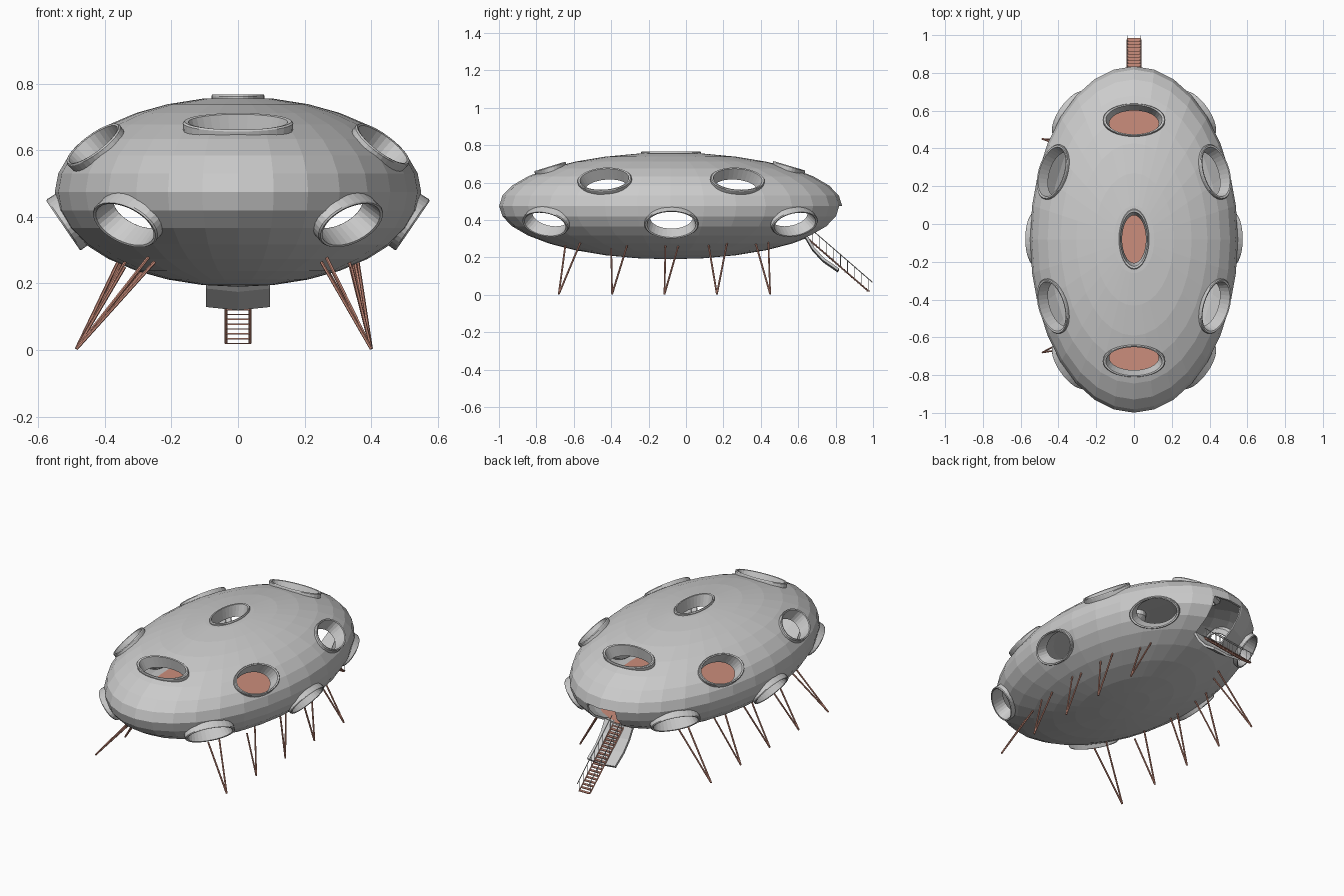
import bpy, bmesh, math
from mathutils import Vector, Matrix

if "Cube" in bpy.data.objects:
    bpy.data.objects.remove(bpy.data.objects["Cube"])

C = Vector((0, -0.082, 0.475))       # hull centre
R = Vector((0.55, 0.917, 0.285))     # hull radii

salmon = bpy.data.materials.new("salmon")
salmon.diffuse_color = (0.6, 0.27, 0.2, 1)
salmon.use_nodes = True
salmon.node_tree.nodes["Principled BSDF"].inputs["Base Color"].default_value = salmon.diffuse_color


def finish(name, bm, mat=None):
    bmesh.ops.recalc_face_normals(bm, faces=bm.faces)
    me = bpy.data.meshes.new(name)
    bm.to_mesh(me)
    bm.free()
    ob = bpy.data.objects.new(name, me)
    bpy.context.collection.objects.link(ob)
    if mat:
        me.materials.append(mat)
    return ob


def rod(bm, p, q, r, sides=6):
    p, q = Vector(p), Vector(q)
    d = q - p
    m = Matrix.Translation((p + q) / 2) @ d.to_track_quat('Z', 'Y').to_matrix().to_4x4()
    bmesh.ops.create_cone(bm, cap_ends=True, segments=sides, radius1=r, radius2=r,
                          depth=d.length, matrix=m)


def box(bm, centre, size):
    m = Matrix.Translation(centre) @ Matrix.Diagonal((*size, 1))
    bmesh.ops.create_cube(bm, size=1, matrix=m)


def oval_loops(bm, centre, half_w, half_h, profile, closed, n=32):
    """Sweep (scale, depth) profile around an oval facing out of the hull."""
    c = Vector(centre)
    d = c - C
    nrm = Vector([d[i] / R[i] ** 2 for i in range(3)]).normalized()
    u = Vector((0, 1, 0)) if abs(nrm.z) > 0.995 else Vector((0, 0, 1)).cross(nrm).normalized()
    v = nrm.cross(u)
    rings = []
    for s, depth in profile:
        rings.append([bm.verts.new(c + nrm * depth
                      + u * half_w * s * math.cos(2 * math.pi * k / n)
                      + v * half_h * s * math.sin(2 * math.pi * k / n)) for k in range(n)])
    pairs = list(zip(rings, rings[1:]))
    if closed:
        pairs.append((rings[-1], rings[0]))
    else:
        bm.faces.new(rings[0])
        bm.faces.new(rings[-1])
    for a, b in pairs:
        for k in range(n):
            j = (k + 1) % n
            bm.faces.new((a[k], a[j], b[j], b[k]))


# Window positions: (name, centre, half width, half height)
windows = [("roof_window", (0, -0.08, 0.757), 0.16, 0.08),
           ("front_roof_window", (0, -0.725, 0.677), 0.166, 0.088),
           ("back_roof_window", (0, 0.55, 0.68), 0.166, 0.09)]
for side, s in (("left", -1), ("right", 1)):
    windows += [(side + "_lower_middle_window", (0.517 * s, -0.078, 0.38), 0.145, 0.092),
                (side + "_lower_front_window", (0.335 * s, -0.75, 0.382), 0.145, 0.09),
                (side + "_lower_back_window", (0.335 * s, 0.58, 0.382), 0.145, 0.09),
                (side + "_upper_front_window", (0.43 * s, -0.435, 0.612), 0.15, 0.095),
                (side + "_upper_back_window", (0.43 * s, 0.275, 0.612), 0.15, 0.095)]

# Hull
bm = bmesh.new()
bmesh.ops.create_uvsphere(bm, u_segments=32, v_segments=16, radius=1,
                          matrix=Matrix.Translation(C) @ Matrix.Diagonal((*R, 1)))
hull = finish("hull", bm)
solid = hull.modifiers.new("thickness", 'SOLIDIFY')
solid.thickness = 0.012
solid.offset = -1

# Cutters for window holes and doorway
bm = bmesh.new()
for name, c, w, h in windows:
    oval_loops(bm, c, w, h, [(0.9, 0.06), (0.9, -0.09)], False)
box(bm, (0, 0.76, 0.392), (0.19, 0.3, 0.165))
cutter = finish("opening_cutter", bm)
cutter.hide_render = True
cut = hull.modifiers.new("openings", 'BOOLEAN')
cut.operation = 'DIFFERENCE'
cut.solver = 'EXACT'
cut.object = cutter
bpy.context.view_layer.objects.active = hull
for m in ("thickness", "openings"):
    bpy.ops.object.modifier_apply(modifier=m)
bpy.data.objects.remove(cutter)

# Funnel shaped window frames
for name, c, w, h in windows:
    bm = bmesh.new()
    oval_loops(bm, c, w, h, [(0.98, -0.04), (1.0, 0.005), (0.97, 0.01), (0.9, 0.008),
                             (0.79, -0.06), (0.83, -0.06)], True)
    finish(name + "_frame", bm)

# Interior floor
bm = bmesh.new()
bmesh.ops.create_cone(bm, cap_ends=True, segments=32, radius1=1, radius2=1, depth=1,
                      matrix=Matrix.Translation((0, C.y, 0.305)) @ Matrix.Diagonal((0.42, 0.715, 0.01, 1)))
finish("floor", bm, salmon)

# Support legs: (foot y, two (top x, top y, top z))
legs = [(-0.68, (0.25, -0.645, 0.265), (0.26, -0.56, 0.29)),
        (-0.395, (0.34, -0.40, 0.25), (0.33, -0.31, 0.28)),
        (-0.115, (0.36, -0.11, 0.265), (0.35, -0.04, 0.265)),
        (0.165, (0.345, 0.12, 0.27), (0.34, 0.22, 0.28)),
        (0.45, (0.26, 0.37, 0.285), (0.24, 0.44, 0.29))]
for side, s, foot_x in (("left", -1, -0.485), ("right", 1, 0.4)):
    for i, (fy, *tops) in enumerate(legs):
        bm = bmesh.new()
        for x, y, z in tops:
            rod(bm, (foot_x, fy, 0.004), (x * s, y, z), 0.005)
        finish(f"{side}_leg_{i + 1}", bm, salmon)

# Curved door folded down below the doorway
bm = bmesh.new()
path = [(0.642, 0.305), (0.68, 0.24), (0.735, 0.18), (0.815, 0.125)]
rows = [[bm.verts.new((x, y, z + (0.01 if x else 0))) for x in (-0.095, 0, 0.095)] for y, z in path]
for a, b in zip(rows, rows[1:]):
    for k in range(2):
        bm.faces.new((a[k], a[k + 1], b[k + 1], b[k]))
door = finish("door_ramp", bm)
m = door.modifiers.new("thickness", 'SOLIDIFY')
m.thickness = 0.014
m.offset = 0

# Stair treads and stringers
top, bottom = Vector((0, 0.64, 0.31)), Vector((0, 0.975, 0.02))
bm = bmesh.new()
for i in range(21):
    box(bm, top.lerp(bottom, i / 20), (0.07, 0.018, 0.004))
for x in (-0.036, 0.036):
    off = Vector((x, 0, 0))
    rod(bm, top + off, bottom + off, 0.004, 4)
finish("stairs", bm, salmon)

# Stair railings
for side, x in (("left", -0.036), ("right", 0.036)):
    bm = bmesh.new()
    off = Vector((x, 0.022, 0.047))
    rod(bm, top + off, bottom + off, 0.0025)
    for i in range(1, 10):
        p = top.lerp(bottom, i / 9) + Vector((x, 0.0, 0))
        rod(bm, p, p + Vector((0, 0, 0.066)), 0.0015, 4)
    finish(side + "_railing", bm)
